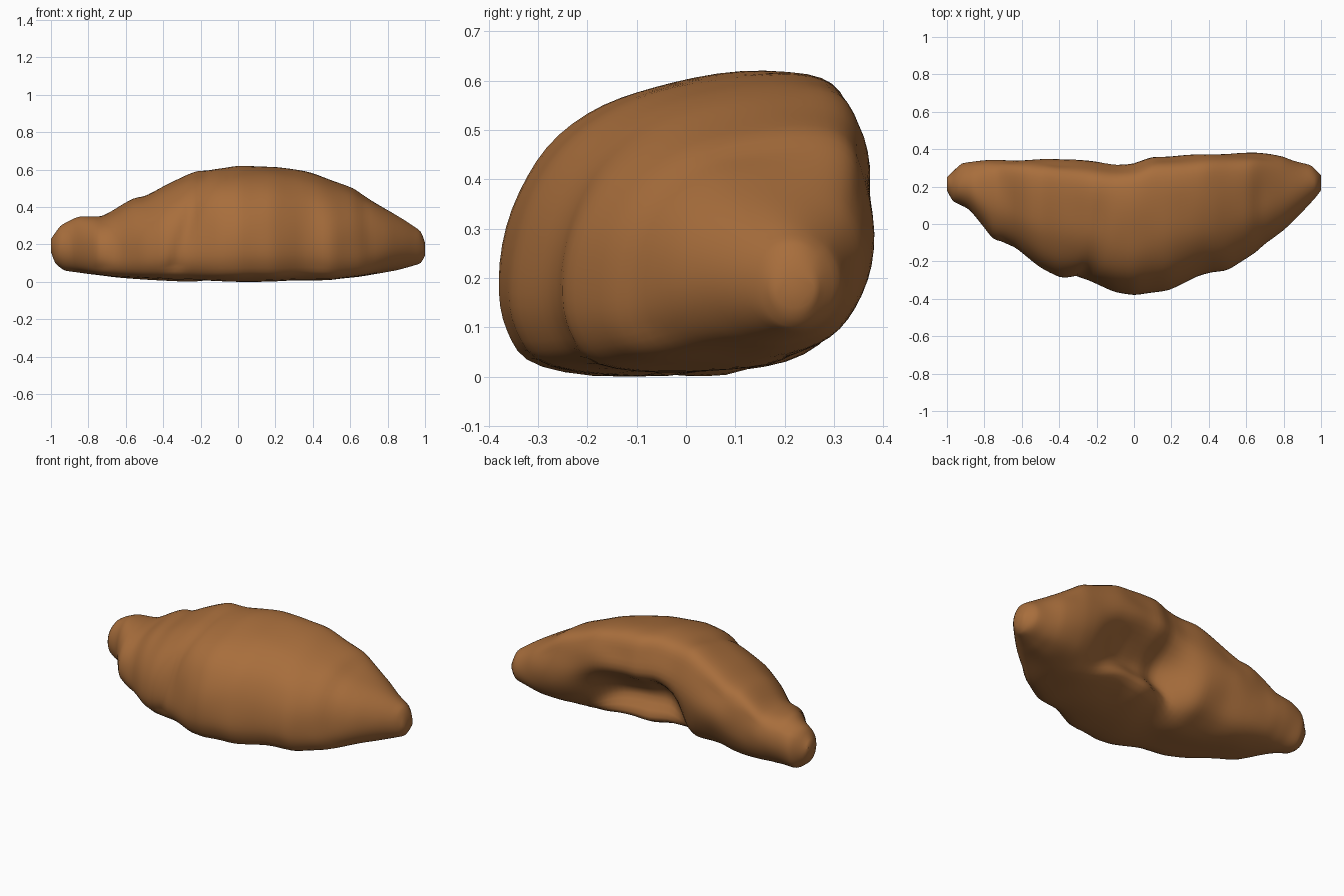
import bpy, bmesh, math
from mathutils import Vector, noise

if "Cube" in bpy.data.objects:
    bpy.data.objects.remove(bpy.data.objects["Cube"])

# Outline curves along x, read as (x, value)
FRONT = [(-1, .18), (-.97, .12), (-.88, .075), (-.8, -.02), (-.75, -.085), (-.64, -.125), (-.5, -.235),
         (-.4, -.285), (-.25, -.295), (-.1, -.365), (0, -.382), (.18, -.355), (.35, -.275), (.5, -.245),
         (.65, -.155), (.8, -.035), (.9, .065), (.97, .14), (1, .18)]
BACK = [(-1, .25), (-.92, .325), (-.7, .35), (-.45, .345), (-.2, .325), (-.1, .315), (0, .325),
        (.1, .37), (.4, .38), (.65, .38), (.8, .36), (.95, .31), (1, .26)]
TOP = [(-1, .23), (-.95, .3), (-.85, .35), (-.73, .355), (-.55, .45), (-.5, .455), (-.4, .51),
       (-.22, .595), (0, .62), (.2, .615), (.38, .59), (.5, .54), (.62, .5), (.75, .42),
       (.9, .32), (.98, .27), (1, .21)]
BOTTOM = [(-1, .16), (-.98, .1), (-.93, .06), (-.8, .04), (-.5, .015), (0, 0), (.5, .01),
          (.65, .03), (.85, .06), (.98, .1), (1, .14)]

# Cross-sections (front to back, bottom to top), in 0..1
FULL = [(.12, .03), (.02, .15), (0, .32), (.04, .55), (.14, .75), (.3, .89), (.5, .965), (.75, 1),
        (.9, .96), (.97, .8), (1, .57), (.96, .32), (.84, .1), (.6, 0), (.35, 0)]
HOLLOW = FULL[:8] + [(.9, .965), (.96, .82), (.98, .63), (.8, .46), (.73, .31), (.8, .12), (.6, .01)]
HOLLOW[-1] = (.45, 0)
ROUND = []
for i in range(15):
    a = math.radians(235 - 24 * i)
    ROUND.append((.5 + .5 * math.cos(a), .5 + .5 * math.sin(a)))


def lookup(table, x):
    for (x0, v0), (x1, v1) in zip(table, table[1:]):
        if x <= x1:
            return v0 + (v1 - v0) * (x - x0) / (x1 - x0)
    return table[-1][1]


def smooth(a, b, x):
    t = max(0, min(1, (x - a) / (b - a)))
    return t * t * (3 - 2 * t)


def closed_spline(pts, per):
    out, n = [], len(pts)
    for i in range(n):
        p0, p1, p2, p3 = (Vector(pts[(i + k) % n]) for k in (-1, 0, 1, 2))
        for j in range(per):
            t = j / per
            out.append(.5 * (2 * p1 + (p2 - p0) * t + (2 * p0 - 5 * p1 + 4 * p2 - p3) * t * t
                             + (3 * p1 - p0 - 3 * p2 + p3) * t ** 3))
    return out


def section(x):
    tip = smooth(.62, .95, abs(x))
    cave = smooth(-.25, .02, x) * (1 - smooth(.25, .65, x))
    pts = []
    for f, h, r in zip(FULL, HOLLOW, ROUND):
        p = Vector(f).lerp(Vector(h), cave)
        pts.append(p.lerp(Vector(r), tip))
    return closed_spline(pts, 4)


# Dough layer edges: (x at the bottom, lean with height, depth)
CREASES = [(-.36, .3, .022), (-.74, .2, .008), (.44, -.1, .005), (.72, -.12, .006)]


def layer_dent(x, z):
    d = 0
    for x0, lean, depth in CREASES:
        s = x - x0 - lean * z
        d += depth * math.exp(-(s / .03) ** 2)
    return d


# Croissant body lofted through the sections
bm = bmesh.new()
rings = []
N = 84
for i in range(N + 1):
    x = math.sin((i / N - .5) * math.pi)
    x = .55 * x + .45 * (2 * i / N - 1)
    f, b, t, g = (lookup(c, x) for c in (FRONT, BACK, TOP, BOTTOM))
    ring = []
    for p in section(x):
        y, z = f + (b - f) * p.x, g + (t - g) * p.y
        out = Vector((0, p.x - .5, p.y - .5)).normalized()
        amount = .018 * noise.noise(Vector((x * 5, y * 5, z * 5)))
        amount *= 1 if p.x > .6 and p.y < .85 else .4
        if p.y > .1:
            amount -= layer_dent(x, z) * (1 - smooth(.5, .9, p.x))
        co = Vector((x, y, z)) + out * amount * (1 - smooth(.9, 1, abs(x)))
        co.z = max(co.z, 0)
        ring.append(bm.verts.new(co))
    rings.append(ring)
for r0, r1 in zip(rings, rings[1:]):
    for k in range(len(r0)):
        m = (k + 1) % len(r0)
        bm.faces.new((r0[k], r0[m], r1[m], r1[k]))
ends = set(rings[0] + rings[-1])
bm.faces.new(rings[0])
bm.faces.new(rings[-1])
inner = [v for v in bm.verts if v not in ends]
for _ in range(2):
    bmesh.ops.smooth_vert(bm, verts=inner, factor=.4, use_axis_x=False, use_axis_y=True, use_axis_z=True)
bmesh.ops.recalc_face_normals(bm, faces=bm.faces)
mesh = bpy.data.meshes.new("croissant")
bm.to_mesh(mesh)
bm.free()
body = bpy.data.objects.new("croissant", mesh)
bpy.context.collection.objects.link(body)

# Baked crust colour
crust = bpy.data.materials.new("golden brown crust")
crust.diffuse_color = (.39, .155, .045, 1)
crust.use_nodes = True
crust.node_tree.nodes["Principled BSDF"].inputs["Base Color"].default_value = crust.diffuse_color
mesh.materials.append(crust)

bpy.context.view_layer.objects.active = body
body.select_set(True)
bpy.ops.object.shade_smooth_by_angle(angle=math.radians(50))
